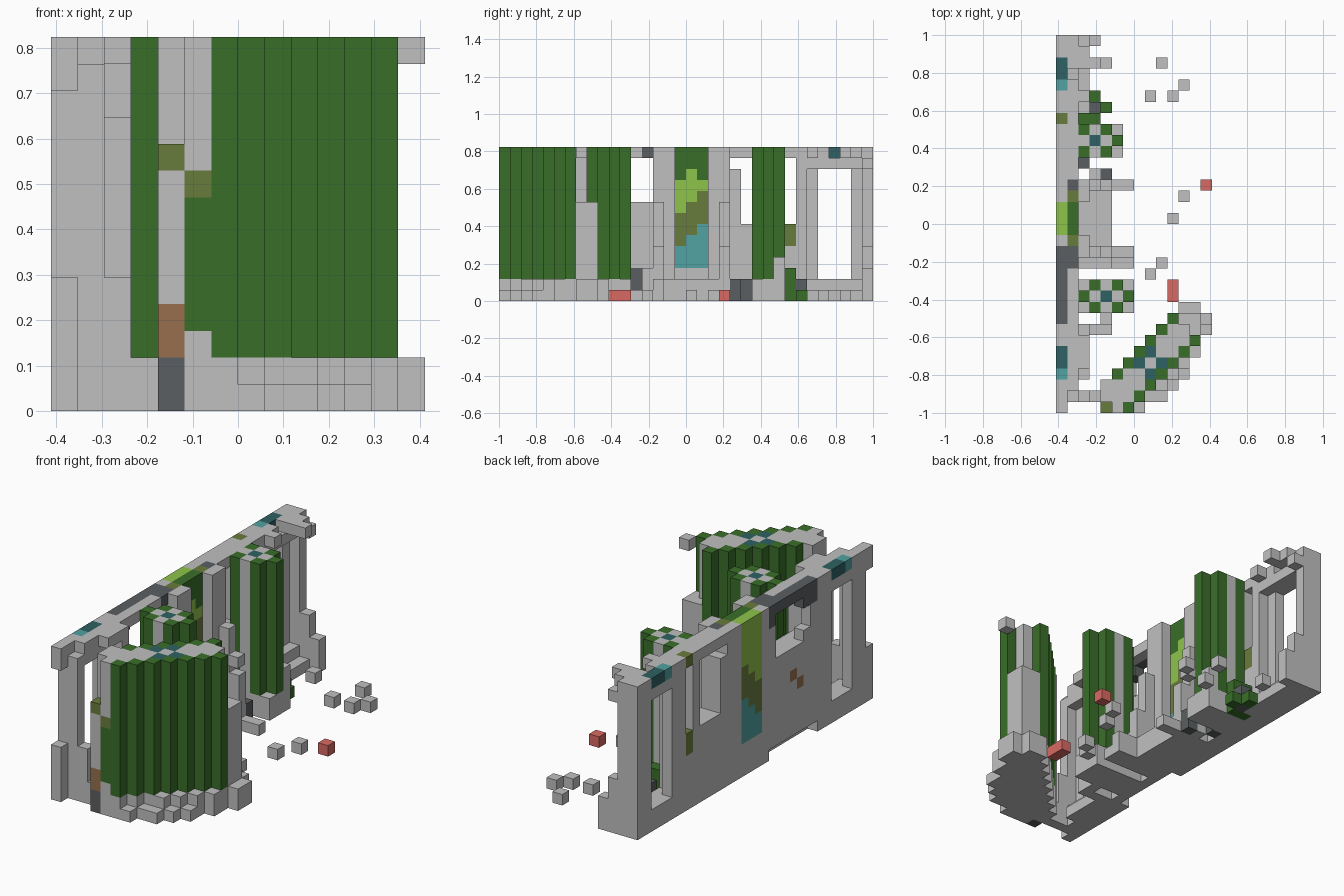
import bpy, bmesh
from mathutils import Vector

old = bpy.data.objects.get("Cube")
if old:
    bpy.data.objects.remove(old)

UNIT = 2 / 34
NX, NY, TOP = 14, 34, 13
ORIGIN = Vector((-NX / 2, -NY / 2, 0))

PALETTE = {
    "stone": "c0c0c0", "dark_stone": "5b5f61", "leaf": "396e29",
    "lime_moss": "8fc44b", "olive_moss": "697c3d", "teal": "52a2a2",
    "deep_teal": "2e6163", "rust": "976f4f", "red_clay": "d96a63",
}


def linear(c):
    return c / 12.92 if c <= 0.04045 else ((c + 0.055) / 1.055) ** 2.4


def make_material(name, code):
    rgb = [linear(v / 255) for v in bytes.fromhex(code)] + [1]
    m = bpy.data.materials.new(name)
    m.use_nodes = True
    m.diffuse_color = rgb
    bsdf = m.node_tree.nodes["Principled BSDF"]
    bsdf.inputs["Base Color"].default_value = rgb
    bsdf.inputs["Roughness"].default_value = 0.9
    return m


MATS = {n: make_material(n, c) for n, c in PALETTE.items()}
blocks = {}


def cells(*spans):
    spans = [(s, s) if isinstance(s, int) else s for s in spans]
    (a, b), (c, d), (e, f) = spans
    return [(i, j, k) for i in range(a, b + 1)
            for j in range(c, d + 1) for k in range(e, f + 1)]


def fill(part, colour, x, y, z):
    for c in cells(x, y, z):
        blocks[c] = (part, colour)


def carve(x, y, z):
    for c in cells(x, y, z):
        blocks.pop(c, None)


def paint(colour, x, y, z):
    for c in cells(x, y, z):
        if c in blocks:
            blocks[c] = (blocks[c][0], colour)


FULL = (0, TOP)

# Long back wall with ragged front end
fill("wall", "stone", (0, 1), (0, NY - 1), FULL)
carve(1, 0, FULL)
carve(1, 1, TOP)
carve(0, 0, (5, 11))

# Tall windows, thin at the jambs, and broken gaps
for first in (3, 29):
    carve((0, 1), (first, first + 2), (2, 11))
    carve(1, first - 1, (2, 11))
carve(1, 32, (2, 11))
carve((0, 1), 26, (7, 12))
carve((0, 1), (22, 24), (7, 12))
carve((0, 1), 21, 12)
carve((0, 1), (10, 13), (9, 12))
carve(0, 9, (10, 11))
carve(1, (8, 9), (9, 12))
carve(0, (8, 14), 0)
carve(1, 30, TOP)

# Paving along the wall
fill("paving", "stone", (2, 4), (14, 19), (0, 1))
fill("paving", "stone", (2, 6), (9, 11), (0, 1))
fill("paving", "stone", (2, 5), (23, 25), (0, 1))
fill("paving", "stone", (2, 4), 7, (0, 1))
fill("paving", "stone", 2, (3, 6), 0)
fill("paving", "stone", 2, (26, 32), 0)
fill("paving", "stone", (2, 4), 1, (0, 1))
fill("paving", "stone", 4, 8, 0)

# Stepped piers either side of the moss panel
for ys, outer in (((14, 15), 13), ((19, 20), 20)):
    fill("pier", "stone", 2, ys, FULL)
    edge = ys[0] if outer < 17 else ys[1]
    fill("pier", "stone", 3, edge, (0, 8))
    fill("pier", "stone", 4, edge, (0, 4))
    fill("pier", "stone", (2, 4), outer, (0, 2))
    fill("pier", "stone", (5, 6), outer, 0)
fill("pier", "stone", 3, 21, (0, 1))
fill("pier", "stone", (5, 6), 14, (0, 1))

# Slim buttresses at the wall ends and beside the front window
fill("buttress", "stone", 2, 1, (0, 4))
fill("buttress", "stone", 2, 7, (0, 10))
fill("buttress", "stone", 2, 6, (11, TOP))
fill("buttress", "stone", 2, 33, (0, 4))
fill("buttress", "stone", 3, 33, (0, 2))

# Moss panel, each column one step further up
for n, j in enumerate((16, 17, 18)):
    paint("teal", (0, 1), j, (3, 4 + n))
    paint("olive_moss", (0, 1), j, (5 + n, 7 + n))
    paint("lime_moss", (0, 1), j, (8 + n, TOP))
    paint("leaf", 1, j, (12 if j == 17 else 11, TOP))
paint("olive_moss", 1, (15, 19), TOP)
paint("leaf", 1, (16, 18), TOP)

# Weathered patches on the wall
paint("dark_stone", 0, (8, 14), (12, TOP))
paint("dark_stone", 1, (13, 14), TOP)
paint("dark_stone", 1, 20, TOP)
paint("dark_stone", 1, 12, (1, 2))
paint("olive_moss", 0, 26, (5, TOP))
paint("olive_moss", 1, 26, (5, 6))
for j in (3, 29):
    paint("teal", 0, j, TOP)
    paint("deep_teal", 0, (j + 1, j + 2), TOP)
paint("rust", 0, 11, 6)
paint("rust", 0, 10, 5)

# Corbels high on the wall
for j, reach in ((31, 3), (32, 2), (28, 2), (5, 2), (4, 2)):
    fill("corbel", "stone", (2, reach), j, TOP)
fill("corbel", "stone", 2, 33, 12)


# Round columns wrapped in leaves
def column(part, ci, cj, reach):
    fill(part, "stone", (ci - 1, ci + 1), (cj - 1, cj + 1), FULL)
    fill(part, "stone", (ci - reach, ci + reach), cj, FULL)
    leafy = [(ci + a, cj + b) for a in (-1, 1) for b in (-1, 1)]
    for i, j in leafy + [(ci - reach, cj), (ci + reach, cj)]:
        paint("leaf", i, j, (2, TOP))
    paint("deep_teal", ci, cj, TOP)


column("middle_column", 4, 10, 2)
column("rear_column", 3, 24, 2)
paint("stone", 1, 24, FULL)
carve(1, 24, (7, 12))
fill("rear_column", "stone", 5, 25, (0, 3))

# Large diagonal bastion with leafy long sides
for i in range(4, 13):
    low, high = max(0, i - 6), min(i - 2, 8 if i < 11 else 18 - i)
    fill("bastion", "stone", i, (low, high), FULL)
    if 5 <= i <= 10:
        paint("leaf", i, i - 2, (2, TOP))
    if i >= 6:
        paint("leaf", i, i - 6, (2, TOP))
    if i >= 7:
        fill("bastion_footing", "stone", i, i - 7, (0, 1 if i > 8 else 0))
    if 9 <= i <= 11:
        fill("bastion_footing", "stone", i, i - 8, 0)
fill("bastion", "stone", 11, 8, (0, 8))
fill("bastion", "stone", 12, (7, 8), (0, 8))
fill("bastion_footing", "stone", 13, (7, 8), (0, 1))
fill("bastion_footing", "stone", (11, 12), 9, (0, 1))
fill("bastion", "stone", 13, 7, TOP)
for i, j in ((7, 4), (8, 5), (8, 3), (9, 4)):
    paint("deep_teal", i, j, TOP)

# Crumbled, stained front corner of the bastion
carve(4, 0, (10, TOP))
paint("dark_stone", 4, 0, (0, 1))
paint("rust", 4, 0, (2, 3))
paint("olive_moss", 4, 0, 9)
paint("leaf", 5, 0, (3, 7))
paint("olive_moss", 5, 0, 8)

# Fallen rubble and shrubs by the wall
for i, j in ((4, 21), (2, 22), (3, 27)):
    fill("dark_rubble", "dark_stone", i, j, (0, 1))
for i, j, k in ((2, 26, 2), (3, 26, 2), (4, 27, 0), (3, 28, 0)):
    fill("shrub", "leaf", i, j, (0, k))

# Loose blocks on the ground
for i, j in ((4, 31), (9, 31), (11, 29), (8, 28), (10, 28),
             (11, 19), (10, 17), (9, 13), (8, 12)):
    fill("loose_stone", "stone", i, j, 0)
fill("red_brick", "red_clay", 13, 20, 0)
fill("red_brick", "red_clay", 10, (10, 11), 0)


# Build one mesh per part from the exposed block sides
def build(part):
    names = sorted({c for p, c in blocks.values() if p == part})
    bm = bmesh.new()
    corners = {}
    for cell, (p, colour) in blocks.items():
        if p != part:
            continue
        for axis in range(3):
            for sign in (0, 1):
                beside = list(cell)
                beside[axis] += 2 * sign - 1
                if tuple(beside) in blocks:
                    continue
                ring = []
                for u, v in ((0, 0), (1, 0), (1, 1), (0, 1)):
                    c = list(cell)
                    c[axis] += sign
                    c[(axis + 1) % 3] += u
                    c[(axis + 2) % 3] += v
                    c = tuple(c)
                    if c not in corners:
                        corners[c] = bm.verts.new((Vector(c) + ORIGIN) * UNIT)
                    ring.append(corners[c])
                face = bm.faces.new(ring if sign else ring[::-1])
                face.material_index = names.index(colour)
    mesh = bpy.data.meshes.new(part)
    bm.to_mesh(mesh)
    bm.free()
    for n in names:
        mesh.materials.append(MATS[n])
    bpy.context.collection.objects.link(bpy.data.objects.new(part, mesh))


for part in sorted({p for p, c in blocks.values()}):
    build(part)
